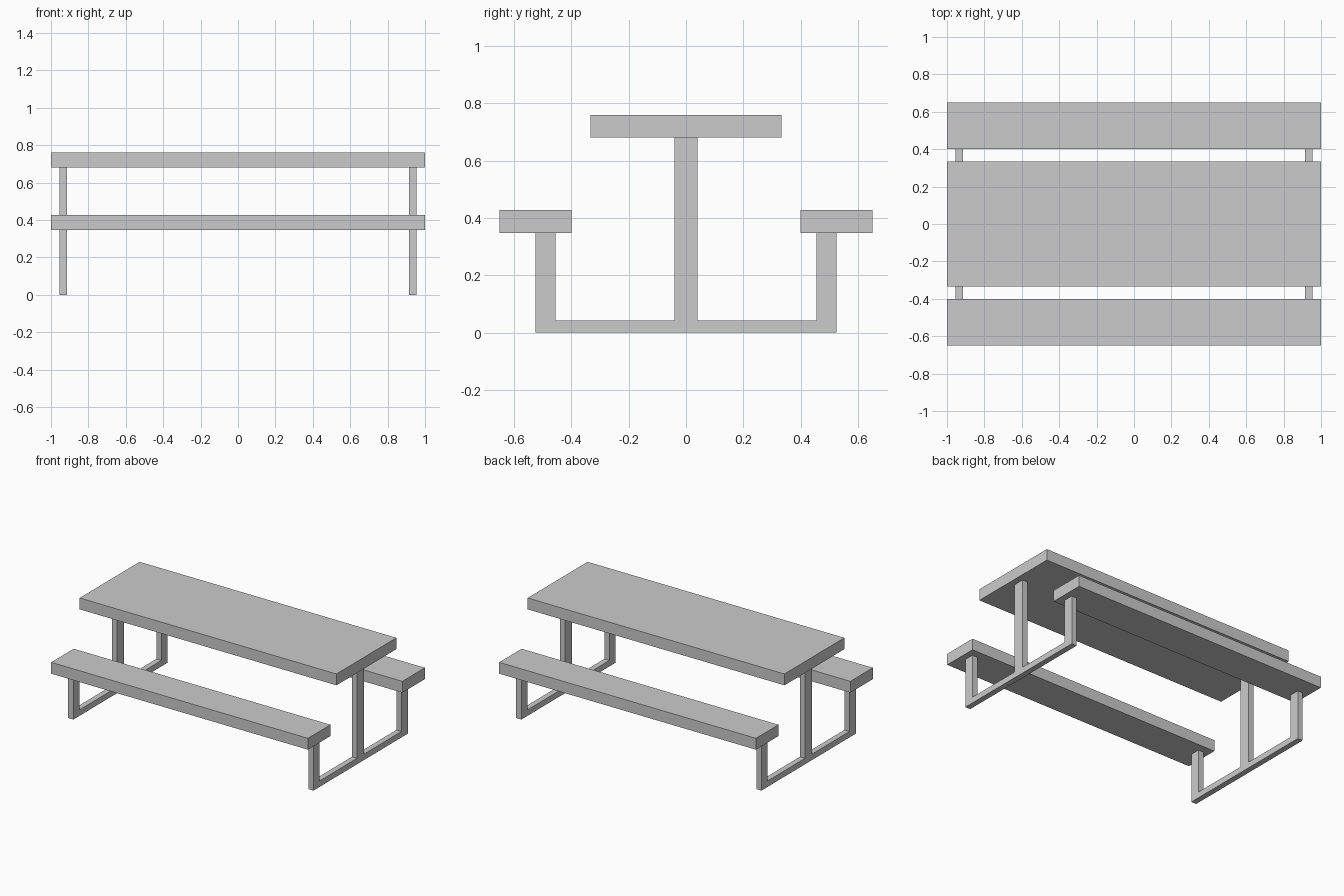
import bpy, bmesh

if "Cube" in bpy.data.objects:
    bpy.data.objects.remove(bpy.data.objects["Cube"])


def box(name, center, size):
    bm = bmesh.new()
    bmesh.ops.create_cube(bm, size=1)
    bmesh.ops.scale(bm, vec=size, verts=bm.verts)
    bmesh.ops.translate(bm, vec=center, verts=bm.verts)
    finish(name, bm)


def finish(name, bm):
    bmesh.ops.recalc_face_normals(bm, faces=bm.faces)
    mesh = bpy.data.meshes.new(name)
    bm.to_mesh(mesh)
    bm.free()
    bpy.context.collection.objects.link(bpy.data.objects.new(name, mesh))


def end_frame(name, x, thickness):
    # half outline in (y, z), mirrored across y = 0
    half = [(0.525, 0), (0.525, 0.348), (0.455, 0.348),
            (0.455, 0.042), (0.04, 0.042), (0.04, 0.68)]
    outline = half + [(-y, z) for y, z in reversed(half)]
    bm = bmesh.new()
    face = bm.faces.new([bm.verts.new((x - thickness / 2, y, z)) for y, z in outline])
    ext = bmesh.ops.extrude_face_region(bm, geom=[face], use_keep_orig=True)
    moved = [v for v in ext["geom"] if isinstance(v, bmesh.types.BMVert)]
    bmesh.ops.translate(bm, vec=(thickness, 0, 0), verts=moved)
    finish(name, bm)


# table top
box("table_top", (0, 0, 0.72), (2, 0.666, 0.08))

# bench seats
for side, name in ((-1, "front_seat"), (1, "back_seat")):
    box(name, (0, side * 0.525, 0.388), (2, 0.25, 0.08))

# end frames with central post, floor rail and seat legs
for side, name in ((-1, "left_frame"), (1, "right_frame")):
    end_frame(name, side * 0.935, 0.04)
